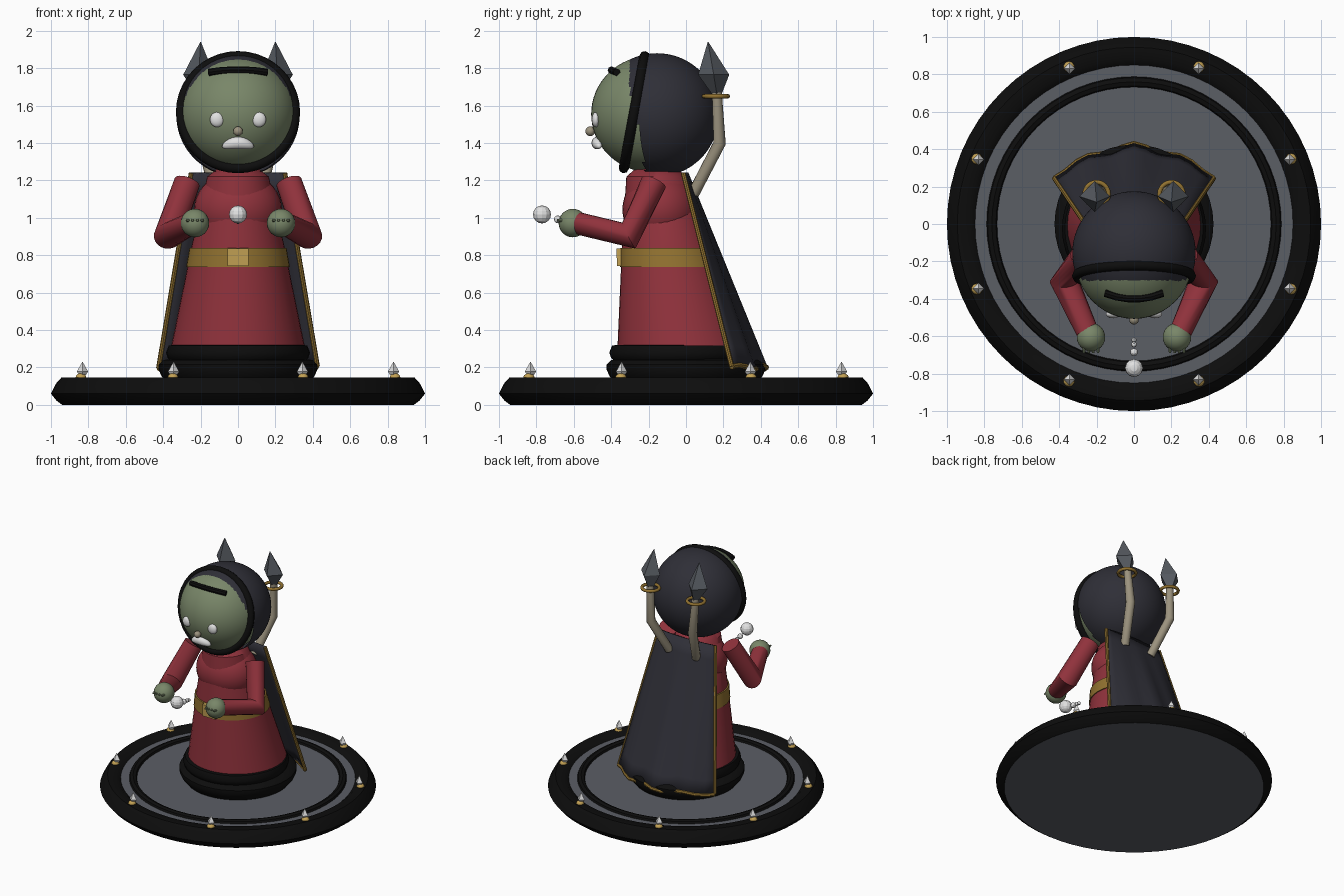
import bpy, bmesh, math
from math import sin, cos, pi, radians
from mathutils import Vector, Matrix

if "Cube" in bpy.data.objects:
    bpy.data.objects.remove(bpy.data.objects["Cube"])


def mat(name, r, g, b):
    m = bpy.data.materials.new(name)
    m.diffuse_color = (r, g, b, 1)
    m.use_nodes = True
    m.node_tree.nodes["Principled BSDF"].inputs["Base Color"].default_value = m.diffuse_color
    return m


BLACK = mat("black", .004, .004, .004)
STONE = mat("stone grey", .105, .112, .13)
RED = mat("robe red", .28, .032, .045)
NAVY = mat("dark navy", .028, .028, .038)
GREEN = mat("skin green", .19, .24, .14)
GOLD = mat("dark gold", .29, .17, .03)
BRIGHT = mat("bright gold", .55, .36, .09)
WHITE = mat("pale white", .75, .75, .75)
BONE = mat("bone", .33, .29, .21)
CRYSTAL = mat("crystal grey", .09, .1, .115)


def finish(name, bm, material, smooth=40):
    bmesh.ops.recalc_face_normals(bm, faces=bm.faces)
    me = bpy.data.meshes.new(name)
    bm.to_mesh(me)
    bm.free()
    me.materials.append(material)
    ob = bpy.data.objects.new(name, me)
    bpy.context.collection.objects.link(ob)
    if smooth:
        bpy.ops.object.select_all(action='DESELECT')
        ob.select_set(True)
        bpy.context.view_layer.objects.active = ob
        bpy.ops.object.shade_smooth_by_angle(angle=radians(smooth))
    return ob


def skin_rings(name, rings, material, smooth=40, cap=True, closed=False):
    """Join rings of points into a surface."""
    bm = bmesh.new()
    vs = [[bm.verts.new(p) for p in r] for r in rings]
    n = len(rings[0])
    for i in range(len(vs) if closed else len(vs) - 1):
        a, b = vs[i], vs[(i + 1) % len(vs)]
        for j in range(n):
            bm.faces.new((a[j], a[(j + 1) % n], b[(j + 1) % n], b[j]))
    if cap and not closed:
        bm.faces.new(vs[0])
        bm.faces.new(vs[-1])
    return finish(name, bm, material, smooth)


def lathe(name, profile, material, n=48, lean=None, smooth=40, closed=False):
    """Revolve (radius, z) points; lean gives the centre y at each z."""
    rings = [[(r * cos(2 * pi * k / n), r * sin(2 * pi * k / n) + (lean(z) if lean else 0), z)
              for k in range(n)] for r, z in profile]
    return skin_rings(name, rings, material, smooth, closed=closed)


def ball(name, c, r, material, u=24, v=16, smooth=40):
    r = (r, r, r) if isinstance(r, (int, float)) else r
    bm = bmesh.new()
    bmesh.ops.create_uvsphere(bm, u_segments=u, v_segments=v, radius=1,
                              matrix=Matrix.Translation(c) @ Matrix.Diagonal((*r, 1)))
    return finish(name, bm, material, smooth)


def torus(name, c, R, r, material, tilt=0, n=40, m=8):
    rot = Matrix.Translation(c) @ Matrix.Rotation(tilt, 4, 'X')
    rings = []
    for i in range(n):
        a = 2 * pi * i / n
        rings.append([rot @ Vector(((R + r * cos(t)) * cos(a), (R + r * cos(t)) * sin(a), r * sin(t)))
                      for t in (2 * pi * j / m for j in range(m))])
    return skin_rings(name, rings, material, 50, closed=True)


def tube(name, pts, radii, material, n=16, smooth=40):
    """Round tube through points with mitred joints."""
    pts = [Vector(p) for p in pts]
    d0 = (pts[1] - pts[0]).normalized()
    side = d0.orthogonal().normalized()
    rings = []
    for i, p in enumerate(pts):
        a = (p - pts[i - 1]).normalized() if i else d0
        b = (pts[i + 1] - p).normalized() if i < len(pts) - 1 else a
        t = (a + b).normalized()
        side = (side - t * side.dot(t)).normalized()
        up = t.cross(side)
        rings.append([p + radii[i] * (side * cos(2 * pi * k / n) + up * sin(2 * pi * k / n)) for k in range(n)])
    return skin_rings(name, rings, material, smooth)


def gem(name, base, mid, tip, r0, r1, material, n=4):
    ring = lambda c, r: [(c[0] + r * cos(2 * pi * k / n), c[1] + r * sin(2 * pi * k / n), c[2]) for k in range(n)]
    return skin_rings(name, [ring(base, r0), ring(mid, r1), ring(tip, .002)], material, 0)


# round base with raised rims
lathe("base_disc", [(.94, 0), (.94, .12)], STONE, 64)
lathe("base_rim", [(.94, 0), (.97, .022), (1.0, .06), (.972, .115), (.945, .145), (.88, .145),
                   (.85, .12), (.87, .04)], BLACK, 64, closed=True)
lathe("inner_ring", [(.79, .115), (.782, .135), (.76, .143), (.738, .135), (.73, .115)], BLACK, 64, closed=True)

# studs around the rim
for k in range(8):
    a = radians(22.5 + 45 * k)
    x, y = .9 * cos(a), .9 * sin(a)
    ball("stud_mount", (x * 1.01, y * 1.01, .147), (.03, .03, .022), BRIGHT, 10, 6)
    gem("stud_gem", (x, y, .15), (x, y, .178), (x, y, .228), .012, .03, WHITE)

# robe, leaning slightly forward
lean = lambda z: -.01 - .16 * (z - .32)
lathe("foot_lower", [(.38, .12), (.41, .155), (.425, .19), (.425, .215), (.4, .24), (.3, .25)], BLACK, 40)
lathe("foot_upper", [(.36, .235), (.375, .25), (.385, .28), (.37, .318), (.3, .322)], BLACK, 40, lambda z: -.025)
lathe("robe", [(.36, .3), (.272, .73), (.25, .84), (.165, 1.22), (.1, 1.27)], RED, 40, lean)
ball("chest", (0, -.135, 1.045), (.235, .205, .205), RED, 32, 20)
lathe("belt", [(.262, .735), (.277, .737), (.26, .838), (.24, .84)], GOLD, 40, lean)
bm = bmesh.new()
bmesh.ops.create_cube(bm, size=1, matrix=Matrix.Translation((0, -.348, .79)) @ Matrix.Rotation(.05, 4, 'X')
                      @ Matrix.Diagonal((.11, .045, .095, 1)))
finish("buckle", bm, BRIGHT, 0)

# head and hood
HEAD = Vector((0, -.185, 1.555))
ball("head", HEAD, (.315, .322, .312), GREEN, 48, 32)
bm = bmesh.new()
bmesh.ops.create_uvsphere(bm, u_segments=64, v_segments=40, radius=.33,
                          matrix=Matrix.Translation((0, -.155, 1.55)))
gone = []
for f in bm.faces:
    c = f.calc_center_median()
    edge = -.275 - .18 * (c.z - 1.56) - max(0, c.z - 1.68) * 1.0
    if c.y < edge:
        gone.append(f)
bmesh.ops.delete(bm, geom=gone, context='FACES')
finish("hood", bm, NAVY)
torus("hood_rim", (0, -.277, 1.565), .305, .027, BLACK, radians(90 - 10.5))
tube("hood_brow", [(.155 * s, -.4 + .03 * s * s, 1.79 - .012 * s * s) for s in (-1, -.6, -.2, .2, .6, 1)],
     [.02] * 6, BLACK, 8)

# face
for s in (-1, 1):
    ball("eye", (s * .112, -.482, 1.525), (.038, .022, .04), WHITE)
ball("nose", (0, -.512, 1.463), .026, BONE, 14, 10)
m = ball("mouth", (0, -.475, 1.4), (.085, .03, .033), WHITE)
for v in m.data.vertices:  # droop the corners and wrap them round the face
    v.co.z -= 2.5 * v.co.x ** 2
    v.co.y += 1.6 * v.co.x ** 2

for s in (-1, 1):
    # arms and hands
    tube("sleeve", [(s * .272, -.172, 1.19), (s * .372, -.305, .905), (s * .25, -.575, .97)],
         [.07, .078, .06], RED, 20)
    ball("hand", (s * .23, -.605, .972), .076, GREEN)
    for i in range(4):
        x = s * .23 + (i - 1.5) * .025
        tube("finger", [(x, -.655, .985), (x, -.69, .988)], [.011, .006], GREEN, 8)
    # bent staffs with rings and crystals behind the head
    tube("staff", [(s * .12, .04, 1.13), (s * .185, .18, 1.4), (s * .2, .165, 1.67)],
         [.032, .034, .027], BONE, 12)
    torus("staff_ring", (s * .2, .16, 1.65), .064, .012, GOLD, n=24)
    gem("staff_crystal", (s * .2, .165, 1.66), (s * .21, .148, 1.765), (s * .2, .118, 1.94),
        .025, .083, CRYSTAL)

# floating orbs in front
for y, z, r, u, v in ((-.77, 1.018, .048, 12, 8), (-.685, .992, .021, 10, 6), (-.645, .985, .015, 10, 6),
                      (-.62, .98, .013, 10, 6)):
    ball("orb", (0, y, z), r, WHITE, u, v, 20)


# cape with a wavy hem and gold trim
def cape_point(u, t):
    wave = .014 * t * cos(u * pi * 3.2)
    return Vector((u * (.25 + .175 * t),
                   -.015 + t * .27 + (.02 + .14 * t) * (1 - abs(u) ** 1.7) + wave,
                   1.24 - 1.04 * t + .012 * t * sin(u * 9)))


NU, NT = 14, 10
bm = bmesh.new()
grid = [[bm.verts.new(cape_point(-1 + 2 * i / NU, j / NT)) for i in range(NU + 1)] for j in range(NT + 1)]
for j in range(NT):
    for i in range(NU):
        bm.faces.new((grid[j][i], grid[j][i + 1], grid[j + 1][i + 1], grid[j + 1][i]))
cape = finish("cape", bm, NAVY)
thick = cape.modifiers.new("thickness", 'SOLIDIFY')
thick.thickness = .016
thick.offset = 0
for s in (-1, 1):
    tube("cape_side_trim", [cape_point(s, j / NT) for j in range(NT + 1)], [.013] * (NT + 1), GOLD, 8)
tube("cape_hem_trim", [cape_point(-1 + 2 * i / NU, 1) for i in range(NU + 1)], [.015] * (NU + 1), GOLD, 8)
